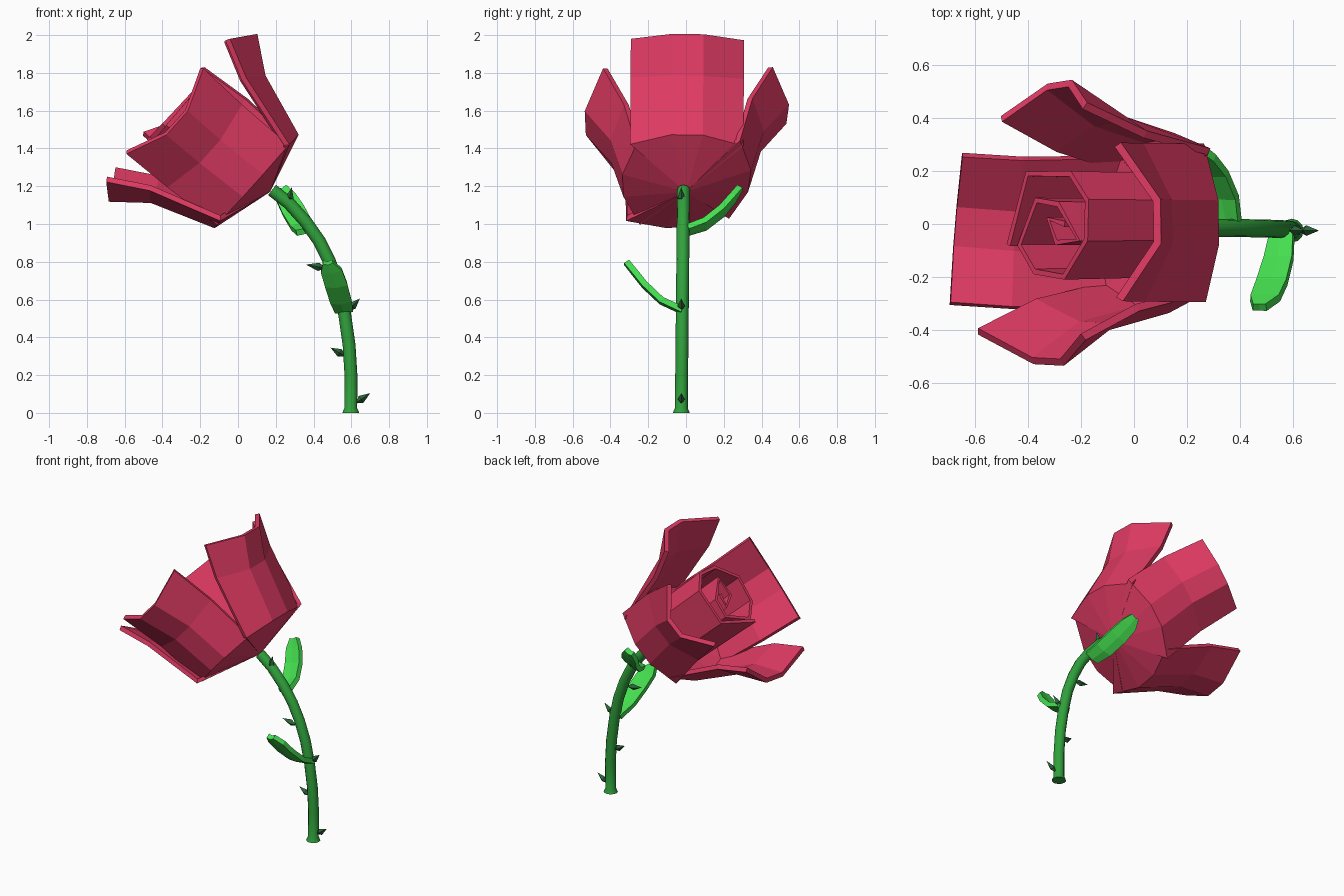
import bpy, bmesh, math
from mathutils import Matrix, Vector

if "Cube" in bpy.data.objects:
    bpy.data.objects.remove(bpy.data.objects["Cube"])


def material(name, rgb):
    m = bpy.data.materials.new(name)
    m.diffuse_color = (*rgb, 1)
    m.use_nodes = True
    m.node_tree.nodes["Principled BSDF"].inputs["Base Color"].default_value = m.diffuse_color
    return m


RED = material("petal_red", (0.74, 0.043, 0.125))
STEM = material("stem_green", (0.03, 0.36, 0.045))
LEAF = material("leaf_green", (0.06, 0.74, 0.08))
THORN = material("thorn_green", (0.025, 0.13, 0.04))


def mesh_object(name, verts, faces, mat, thickness=0, offset=-1):
    me = bpy.data.meshes.new(name)
    me.from_pydata([tuple(v) for v in verts], [], faces)
    me.materials.append(mat)
    ob = bpy.data.objects.new(name, me)
    bpy.context.collection.objects.link(ob)
    if thickness:
        mod = ob.modifiers.new("thickness", 'SOLIDIFY')
        mod.thickness = thickness
        mod.offset = offset
    return ob


# Flower head frame: local z runs along the tilted flower axis
HEAD = Matrix.Translation((0.17, 0, 1.17)) @ Matrix.Rotation(math.radians(-48), 4, 'Y')

# Outer petals: (centre height, centre radius, edge height, edge radius)
UPPER = [(0.09, 0.325, 0.093, 0.25), (0.43, 0.44, 0.50, 0.36), (0.61, 0.575, 0.70, 0.455)]
LOWER = [(0.09, 0.325, 0.093, 0.25), (0.43, 0.45, 0.48, 0.38), (0.60, 0.595, 0.68, 0.50)]
SIDE = [(0.09, 0.335, 0.093, 0.255), (0.38, 0.40, 0.42, 0.32), (0.61, 0.535, 0.70, 0.43)]


def petal(name, sections, angle, shifts, halves):
    """Rows of four points above an apex; shifts and halves are (base, tip)."""
    verts, faces = [Vector((0, 0, 0))], []
    for i, (ac, rc, ae, re) in enumerate(sections):
        s, half = shifts[i > 0], halves[0] + (halves[1] - halves[0]) * i / 2
        verts += [Vector((re, -half + s, ae)), Vector((rc, -0.28 * half + s, ac)),
                  Vector((rc, 0.28 * half + s, ac)), Vector((re, half + s, ae))]
    for j in range(3):
        faces.append((0, j + 2, j + 1))
        for i in range(2):
            k = 1 + 4 * i + j
            faces.append((k, k + 1, k + 5, k + 4))
    # reverse the base triangles so they share the winding of the wall above
    faces = [f[::-1] if len(f) == 3 and
             (verts[f[1]] - verts[f[0]]).cross(verts[f[2]] - verts[f[0]]).z > 0 else f
             for f in faces]
    ob = mesh_object(name, verts, faces, RED, 0.03)
    ob.matrix_world = HEAD @ Matrix.Rotation(math.radians(angle), 4, 'Z')


petal("petal_upper", UPPER, 1, (0, 0), (0.30, 0.30))
petal("petal_back", SIDE, 96, (-0.03, -0.06), (0.28, 0.245))
petal("petal_lower", LOWER, 173, (0.06, 0.08), (0.29, 0.29))
petal("petal_front", SIDE, -92, (-0.025, -0.04), (0.285, 0.305))

# Rolled inner petals: one angular wall winding into the middle
wind = [(-0.22, -0.08), (-0.12, 0.19), (0.12, 0.19), (0.21, 0.09), (0.20, -0.06), (0.07, -0.2),
        (-0.1, -0.18), (-0.19, -0.08), (-0.1, 0.09), (0.02, 0.075), (0.13, -0.06),
        (0.0, -0.07), (-0.05, 0.02), (0.04, 0.0)]
verts, faces = [], []
for i, (u, y) in enumerate(wind):
    verts += [(u * 0.95, y * 0.95, 0.08), (u, y, 0.67 - 0.004 * i)]
    if i:
        k = 2 * i
        faces.append((k - 2, k - 1, k + 1, k))
mesh_object("rolled_inner_petals", verts, faces, RED, 0.022, 0).matrix_world = HEAD


# Rings swept along a path, used for the stem
def sweep(name, path, radii, sides, mat):
    verts, faces = [], []
    n = len(path)
    for i, p in enumerate(path):
        t = (path[min(i + 1, n - 1)] - path[max(i - 1, 0)]).normalized()
        if i == 0:
            t = Vector((0, 0, 1))
        side = Vector((0, 1, 0))
        out = side.cross(t).normalized()
        for s in range(sides):
            a = 2 * math.pi * s / sides
            verts.append(p + radii[i] * (math.cos(a) * out + math.sin(a) * side))
    for i in range(n - 1):
        for s in range(sides):
            q = (s + 1) % sides
            faces.append((i * sides + s, i * sides + q, (i + 1) * sides + q, (i + 1) * sides + s))
    faces.append(tuple(range(sides))[::-1])
    faces.append(tuple(range((n - 1) * sides, n * sides)))
    return mesh_object(name, verts, faces, mat)


stem_xz = [(0.597, 0), (0.597, 0.025), (0.598, 0.2), (0.588, 0.36), (0.565, 0.52), (0.532, 0.67),
           (0.485, 0.8), (0.43, 0.91), (0.36, 1.01), (0.27, 1.11), (0.18, 1.18)]
path = [Vector((x, -0.025 + 0.01 * z, z)) for x, z in stem_xz]
stem = sweep("stem", path, [0.045, 0.034] + [0.034] * 9, 12, STEM)
bpy.context.view_layer.objects.active = stem
stem.select_set(True)
bpy.ops.object.shade_smooth_by_angle(angle=math.radians(40))


# Leaves: thick curved strips with a shallow crease
def leaf(name, centres, widths, tilt):
    verts, faces = [], []
    for c, w in zip(centres, widths):
        d = Vector((w, 0, w * tilt))
        c = Vector(c)
        verts += [c - d, c - Vector((0, 0, 0.008)), c + d]
    for i in range(len(centres) - 1):
        for j in range(2):
            k = 3 * i + j
            faces.append((k, k + 1, k + 4, k + 3))
    mesh_object(name, verts, faces, LEAF, 0.032, 0)


leaf("leaf_front", [(0.56, -0.02, 0.545), (0.545, -0.13, 0.595), (0.52, -0.22, 0.68),
                    (0.495, -0.28, 0.755), (0.475, -0.315, 0.80)],
     [0.045, 0.055, 0.058, 0.055, 0.025], 0.1)
leaf("leaf_back", [(0.355, 0.01, 0.97), (0.335, 0.1, 1.0), (0.295, 0.19, 1.07),
                   (0.255, 0.25, 1.14), (0.235, 0.285, 1.19)],
     [0.045, 0.055, 0.057, 0.05, 0.025], 0.4)


# Thorns: small four-sided spikes with a pointed root
def thorn(name, root, tip):
    a, b = Vector((root[0], -0.025, root[1])), Vector((tip[0], -0.025, tip[1]))
    t = (b - a).normalized()
    side = Vector((0, 1, 0))
    up = t.cross(side)
    m = a.lerp(b, 0.4)
    verts = [a, b, m + side * 0.02, m + up * 0.022, m - side * 0.02, m - up * 0.022]
    faces = []
    for i in range(4):
        p, q = 2 + i, 2 + (i + 1) % 4
        faces += [(0, p, q), (1, q, p)]
    ob = mesh_object(name, verts, faces, THORN)
    bm = bmesh.new()
    bm.from_mesh(ob.data)
    bmesh.ops.recalc_face_normals(bm, faces=bm.faces)
    bm.to_mesh(ob.data)
    bm.free()


for i, (r, t) in enumerate([((0.62, 0.05), (0.70, 0.105)), ((0.57, 0.30), (0.49, 0.345)),
                            ((0.58, 0.54), (0.645, 0.605)), ((0.47, 0.765), (0.36, 0.785)),
                            ((0.265, 1.10), (0.285, 1.195))]):
    thorn("thorn_%d" % (i + 1), r, t)
